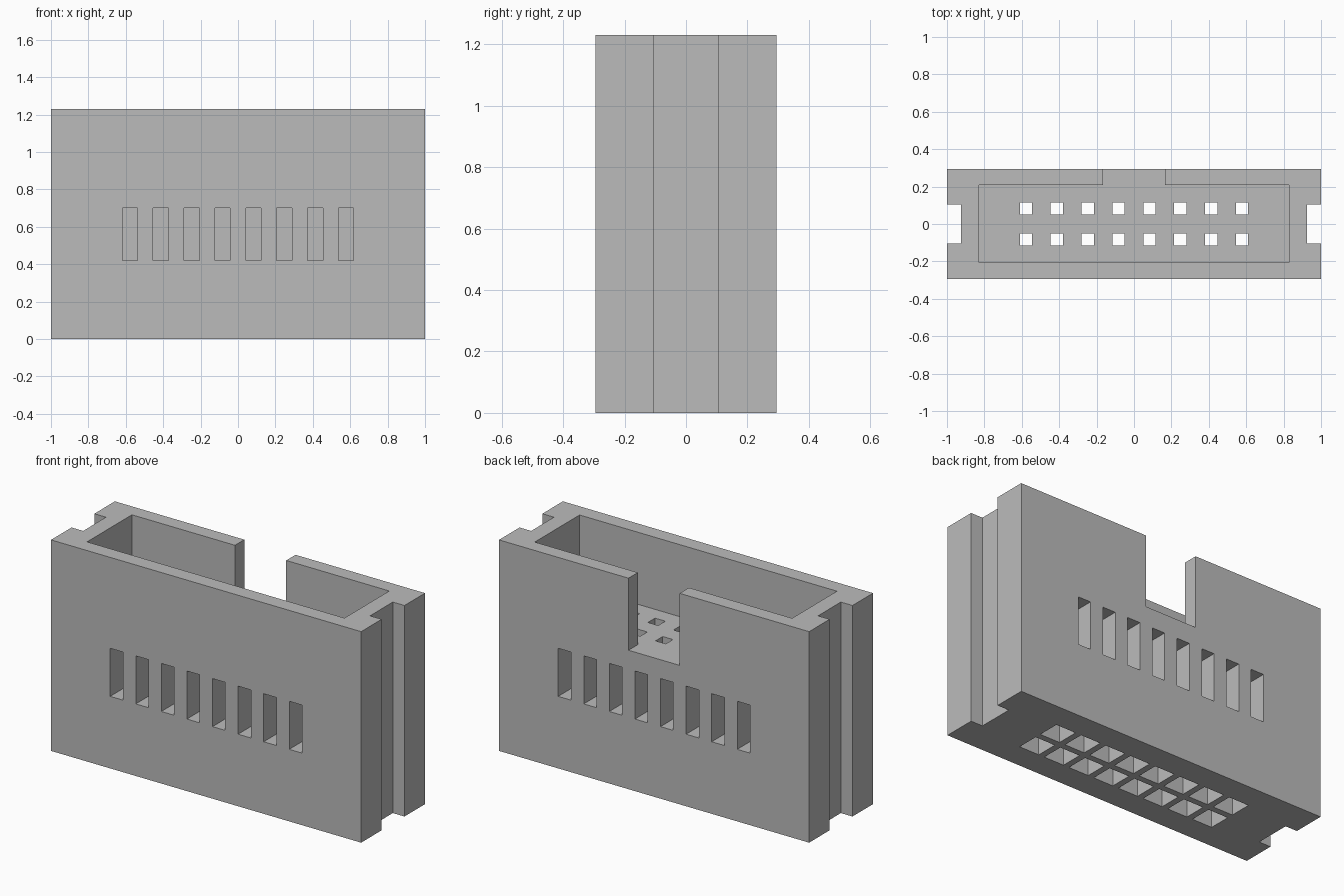
import bpy
import bmesh
from mathutils import Matrix, Vector

if "Cube" in bpy.data.objects:
    bpy.data.objects.remove(bpy.data.objects["Cube"], do_unlink=True)

HALF_X, HALF_Y, HEIGHT = 1.0, 0.294, 1.23
FLOOR = 0.81          # level of the cavity floor
PITCH = 0.165         # spacing of the contacts
COLUMNS, ROWS = 8, 2
SLOT_BOTTOM, SLOT_TOP = 0.42, 0.70
OVER = 0.1            # how far cutters overshoot the body

grey = bpy.data.materials.new("plastic_grey")
grey.use_nodes = True
colour = (0.5, 0.5, 0.5, 1.0)
grey.diffuse_color = colour
grey.node_tree.nodes["Principled BSDF"].inputs["Base Color"].default_value = colour


def boxes(name, bounds):
    """One object made of boxes, each given as a (low corner, high corner) pair."""
    bm = bmesh.new()
    for low, high in bounds:
        low, high = Vector(low), Vector(high)
        place = Matrix.Translation((low + high) / 2) @ Matrix.Diagonal((high - low).to_4d())
        place[3][3] = 1.0
        bmesh.ops.create_cube(bm, size=1.0, matrix=place)
    mesh = bpy.data.meshes.new(name)
    bm.to_mesh(mesh)
    bm.free()
    mesh.materials.append(grey)
    obj = bpy.data.objects.new(name, mesh)
    bpy.context.collection.objects.link(obj)
    return obj


def cut(body, name, bounds):
    """Subtract a group of boxes from the body and discard the cutter."""
    cutter = boxes(name, bounds)
    cutter.hide_render = True
    mod = body.modifiers.new(name, "BOOLEAN")
    mod.operation = "DIFFERENCE"
    mod.solver = "EXACT"
    mod.object = cutter
    bpy.context.view_layer.objects.active = body
    bpy.ops.object.modifier_apply(modifier=mod.name)
    bpy.data.objects.remove(cutter, do_unlink=True)


def upright(x, y, half, bottom, top):
    return (x - half, y - half, bottom), (x + half, y + half, top)


columns = [(i - (COLUMNS - 1) / 2) * PITCH for i in range(COLUMNS)]
rows = [(j - (ROWS - 1) / 2) * PITCH for j in range(ROWS)]
contacts = [(x, y) for x in columns for y in rows]

housing = boxes("connector_housing", [((-HALF_X, -HALF_Y, 0), (HALF_X, HALF_Y, HEIGHT))])

# Open cavity at the top and the key notch in the back wall
cut(housing, "cavity", [((-0.83, -0.205, FLOOR), (0.83, 0.208, HEIGHT + OVER))])
cut(housing, "key_notch", [((-0.165, 0.1, FLOOR), (0.165, HALF_Y + OVER, HEIGHT + OVER))])

# Full-height grooves in both ends
cut(housing, "end_grooves", [
    (upright(side * (HALF_X + 0.03), 0, 0.105, -OVER, HEIGHT + OVER)) for side in (-1, 1)])

# Wide sockets from below, narrowing to pin holes through the cavity floor
cut(housing, "sockets", [upright(x, y, 0.064, -OVER, SLOT_TOP) for x, y in contacts])
cut(housing, "pin_holes", [upright(x, y, 0.033, 0.5, FLOOR + OVER) for x, y in contacts])

# Latch windows opening into the sockets from the front and back
for side, label in ((-1, "front_windows"), (1, "back_windows")):
    near, far = sorted((side * PITCH / 2, side * (HALF_Y + OVER)))
    cut(housing, label, [((x - 0.041, near, SLOT_BOTTOM), (x + 0.041, far, SLOT_TOP))
                         for x in columns])

# Merge leftover coplanar faces
bm = bmesh.new()
bm.from_mesh(housing.data)
bmesh.ops.remove_doubles(bm, verts=bm.verts, dist=0.0001)
bmesh.ops.dissolve_limit(bm, angle_limit=0.01, verts=bm.verts, edges=bm.edges)
bm.to_mesh(housing.data)
bm.free()
